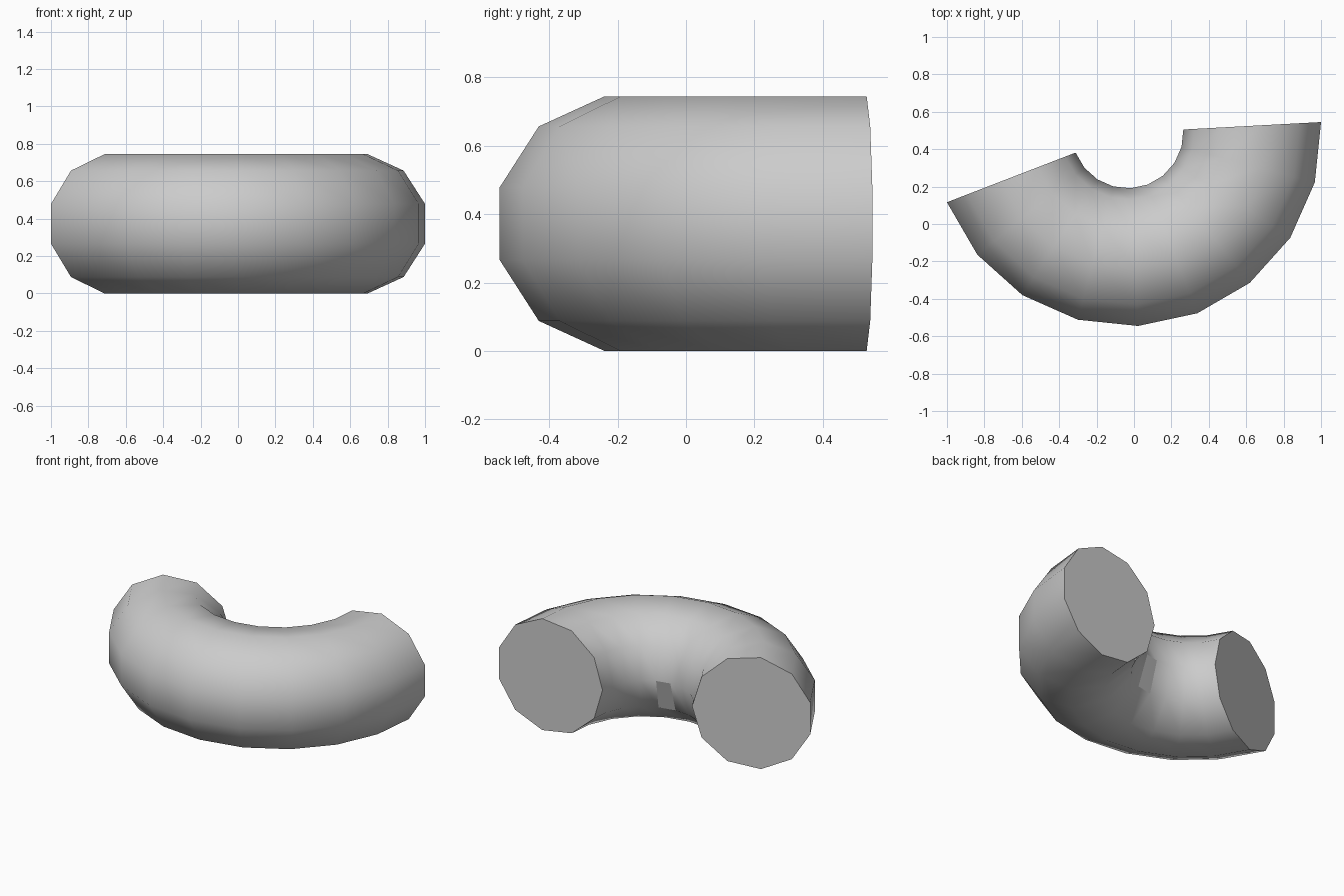
import bpy, bmesh
from math import sin, cos, pi, radians
from mathutils import Matrix, Vector

if "Cube" in bpy.data.objects:
    bpy.data.objects.remove(bpy.data.objects["Cube"])

SIDES, STEPS = 11, 9
RING_R, TUBE_R = 0.6745, 0.3763
CENTRE = Vector((-0.034, 0.489, 0.3725))
START, SWEEP = radians(201.1), radians(162)

bm = bmesh.new()

# tube profile, with one corner pointing at the ring centre
angles = [pi + 2 * pi * i / SIDES for i in range(SIDES)]
turn = Matrix.Rotation(START, 3, 'Z')
ring = [bm.verts.new(CENTRE + turn @ Vector((RING_R + TUBE_R * cos(a), 0, TUBE_R * sin(a))))
        for a in angles]
start_cap = bm.faces.new(ring)

# sweep the profile around the ring, keeping the start cap
edges = list(start_cap.edges)
res = bmesh.ops.spin(bm, geom=edges, cent=CENTRE, axis=(0, 0, 1),
                     angle=SWEEP, steps=STEPS, use_duplicate=False)
end_edges = [g for g in res['geom_last'] if isinstance(g, bmesh.types.BMEdge)]
bmesh.ops.contextual_create(bm, geom=end_edges)
bmesh.ops.recalc_face_normals(bm, faces=bm.faces)

# smooth tube with flat, sharp-edged end caps
for f in bm.faces:
    f.smooth = len(f.verts) == 4
    if not f.smooth:
        for e in f.edges:
            e.smooth = False

# one flat facet on the lower inner wall
mid = START + SWEEP * 4.5 / STEPS
spot = CENTRE + Vector((cos(mid) * 0.32, sin(mid) * 0.32, -0.10))
min(bm.faces, key=lambda f: (f.calc_center_median() - spot).length).smooth = False

mesh = bpy.data.meshes.new("curved_tube")
bm.to_mesh(mesh)
bm.free()
bpy.context.collection.objects.link(bpy.data.objects.new("curved_tube", mesh))
